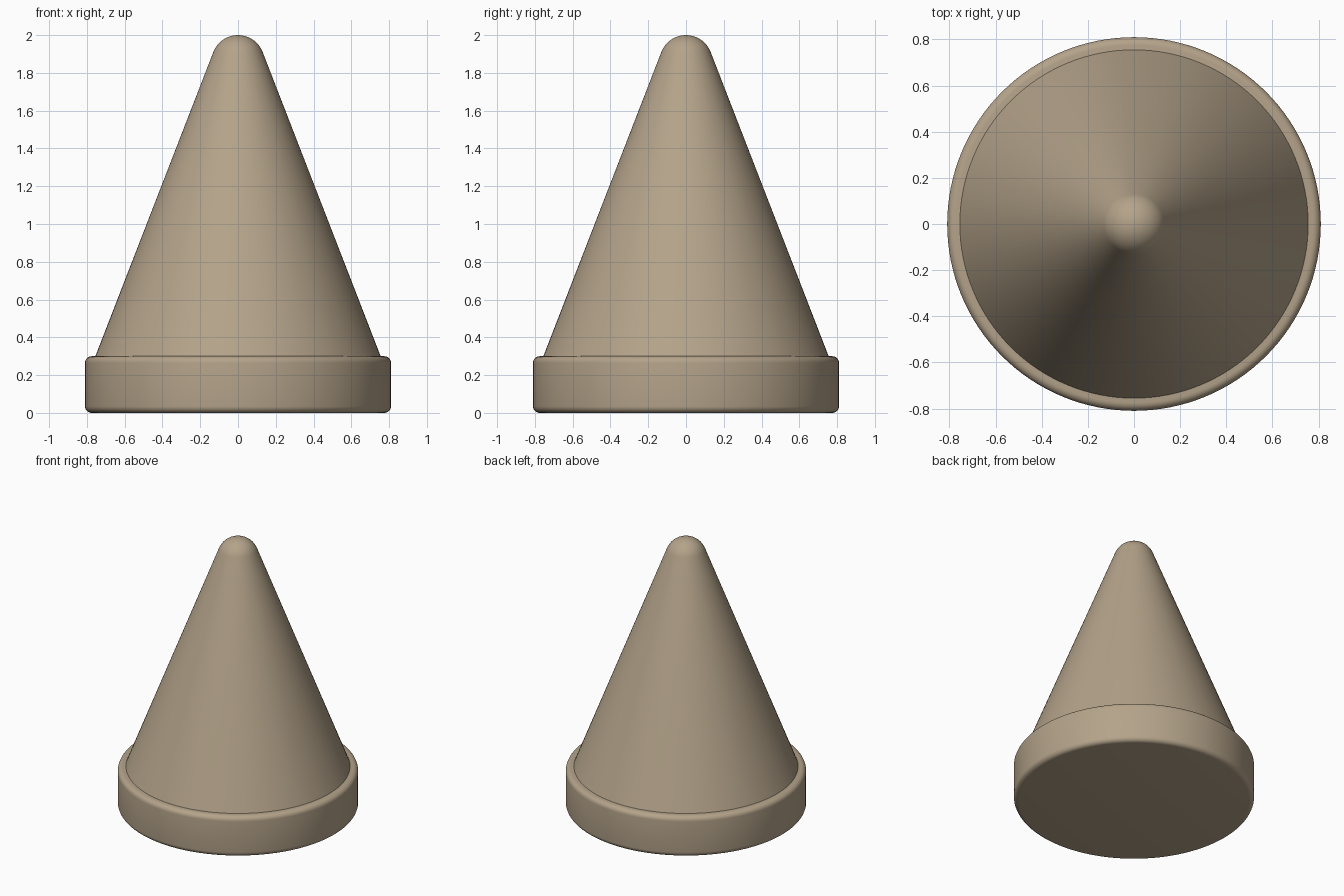
import bpy, bmesh, math

if "Cube" in bpy.data.objects:
    bpy.data.objects.remove(bpy.data.objects["Cube"])

SIDES = 128
tan = bpy.data.materials.new("warm_tan")
tan.diffuse_color = (0.456, 0.366, 0.254, 1)
tan.use_nodes = True
tan.node_tree.nodes["Principled BSDF"].inputs["Base Color"].default_value = tan.diffuse_color


def lathe(name, profile):
    """Spin an (r, z) profile about the z axis."""
    bm = bmesh.new()
    verts = [bm.verts.new((r, 0, z)) for r, z in profile]
    edges = [bm.edges.new(pair) for pair in zip(verts, verts[1:])]
    bmesh.ops.spin(bm, geom=verts + edges, cent=(0, 0, 0), axis=(0, 0, 1),
                   angle=math.tau, steps=SIDES, use_duplicate=False)
    bmesh.ops.remove_doubles(bm, verts=bm.verts, dist=1e-5)
    bmesh.ops.recalc_face_normals(bm, faces=bm.faces)
    mesh = bpy.data.meshes.new(name)
    bm.to_mesh(mesh)
    bm.free()
    mesh.materials.append(tan)
    obj = bpy.data.objects.new(name, mesh)
    bpy.context.collection.objects.link(obj)
    bpy.ops.object.select_all(action='DESELECT')
    obj.select_set(True)
    bpy.context.view_layer.objects.active = obj
    bpy.ops.object.shade_smooth_by_angle(angle=math.radians(35))
    return obj


def arc(r, z, radius, start, end, steps):
    angles = [math.radians(start + (end - start) * i / steps) for i in range(steps + 1)]
    return [(r + radius * math.cos(a), z + radius * math.sin(a)) for a in angles]


# Round base disc with softened rims
R, H, B = 0.81, 0.30, 0.035
lathe("base_disc", [(0, 0)] + arc(R - B, B, B, -90, 0, 6)
      + arc(R - B, H - B, B, 0, 90, 6) + [(0, H)])

# Tapered cone ending in a tangent ball tip
TIP = 0.14
tip = arc(0, 2 - TIP, TIP, 21.3, 90, 14)
tip[-1] = (0, 2)
lathe("cone", [(0, 0.28), (0.763, 0.28)] + tip)
